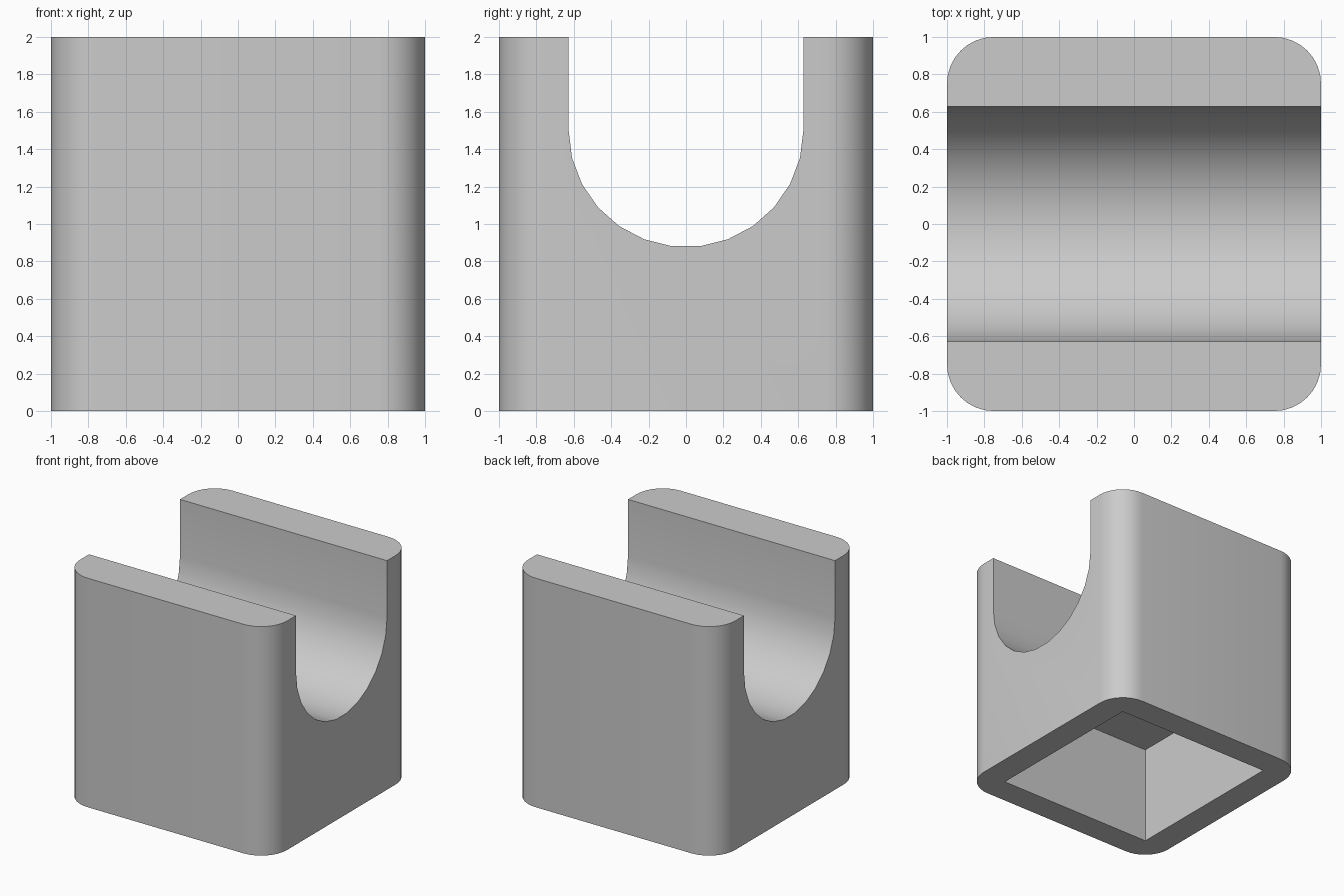
import bpy
import bmesh
from math import sin, cos, pi, radians

if "Cube" in bpy.data.objects:
    bpy.data.objects.remove(bpy.data.objects["Cube"], do_unlink=True)

CORNER_R = 0.25
SLOT_R, SLOT_Z, SLOT_SEGMENTS = 0.628, 1.505, 13
POCKET_HALF, POCKET_TOP = 0.762, 0.872

grey = bpy.data.materials.new("plain grey")
grey.use_nodes = True
colour = (0.6, 0.6, 0.6, 1)
grey.diffuse_color = colour
grey.node_tree.nodes["Principled BSDF"].inputs["Base Color"].default_value = colour


def prism(name, outline, direction):
    """Extrude a closed outline of 3D points along a direction."""
    bm = bmesh.new()
    face = bm.faces.new([bm.verts.new(p) for p in outline])
    new = bmesh.ops.extrude_face_region(bm, geom=[face])["geom"]
    verts = [v for v in new if isinstance(v, bmesh.types.BMVert)]
    bmesh.ops.translate(bm, verts=verts, vec=direction)
    bmesh.ops.recalc_face_normals(bm, faces=bm.faces[:])
    mesh = bpy.data.meshes.new(name)
    bm.to_mesh(mesh)
    bm.free()
    mesh.materials.append(grey)
    obj = bpy.data.objects.new(name, mesh)
    bpy.context.collection.objects.link(obj)
    return obj


def square(half, z):
    return [(x * half, y * half, z) for x, y in ((-1, -1), (1, -1), (1, 1), (-1, 1))]


# Block with rounded upright corners
outline = []
for i, (sx, sy) in enumerate(((1, 1), (-1, 1), (-1, -1), (1, -1))):
    for k in range(9):
        a = (i + k / 8) * pi / 2
        outline.append((sx * (1 - CORNER_R) + CORNER_R * cos(a),
                        sy * (1 - CORNER_R) + CORNER_R * sin(a), 0))
block = prism("slotted_block", outline, (0, 0, 2))

# U-shaped slot running side to side
u_shape = [(-1.2, -SLOT_R, 2.2)]
for k in range(SLOT_SEGMENTS + 1):
    a = pi + pi * k / SLOT_SEGMENTS
    u_shape.append((-1.2, SLOT_R * cos(a), SLOT_Z + SLOT_R * sin(a)))
u_shape.append((-1.2, SLOT_R, 2.2))
slot = prism("slot_cutter", u_shape, (2.4, 0, 0))

# Square pocket in the underside
pocket = prism("pocket_cutter", square(POCKET_HALF, -0.2), (0, 0, POCKET_TOP + 0.2))

# Cut both out of the block
bpy.ops.object.select_all(action="DESELECT")
bpy.context.view_layer.objects.active = block
block.select_set(True)
for cutter in (slot, pocket):
    cutter.hide_render = True
    cut = block.modifiers.new(cutter.name, "BOOLEAN")
    cut.operation = "DIFFERENCE"
    cut.solver = "EXACT"
    cut.object = cutter
    bpy.ops.object.modifier_apply(modifier=cut.name)
    bpy.data.objects.remove(cutter, do_unlink=True)

bpy.ops.object.shade_smooth_by_angle(angle=radians(30))
